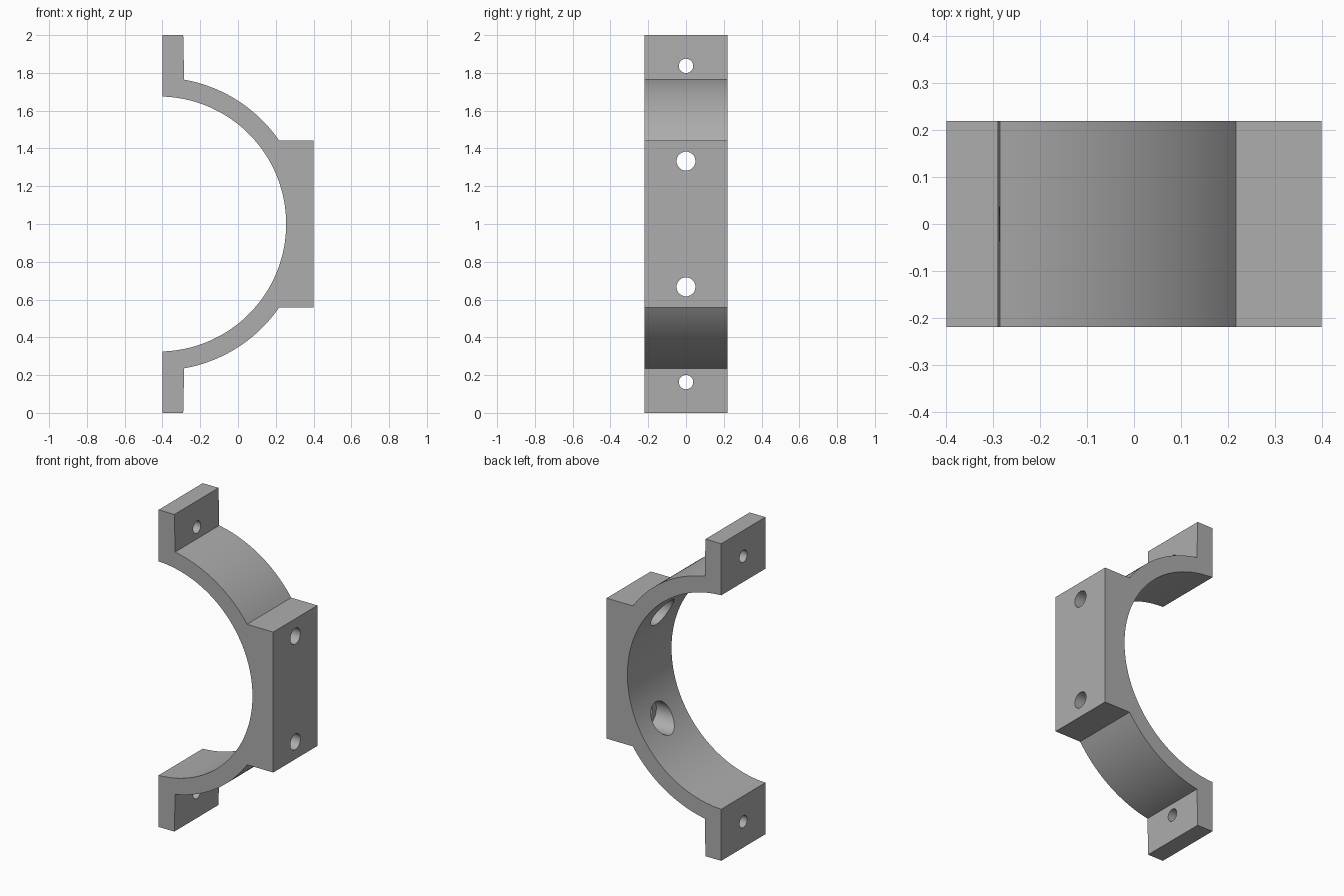
import bpy
import bmesh
from math import asin, pi, sin, cos, sqrt
from mathutils import Matrix, Vector

cube = bpy.data.objects.get("Cube")
if cube:
    bpy.data.objects.remove(cube, do_unlink=True)

# Main dimensions
MID_Z = 1.0
HALF_WIDTH = 0.22
ARC_X = -0.42
INNER_R, OUTER_R = 0.675, 0.776
BACK_X, PAD_X = -0.4, 0.4
FLANGE_ROOT_X, FLANGE_TIP_X = -0.285, -0.29
PAD_HALF = 0.443

grey = bpy.data.materials.new("Plain grey")
grey.use_nodes = True
colour = (0.42, 0.42, 0.42, 1)
grey.diffuse_color = colour
grey.node_tree.nodes["Principled BSDF"].inputs["Base Color"].default_value = colour


def new_object(name, bm):
    bmesh.ops.recalc_face_normals(bm, faces=bm.faces)
    mesh = bpy.data.meshes.new(name)
    bm.to_mesh(mesh)
    bm.free()
    mesh.materials.append(grey)
    obj = bpy.data.objects.new(name, mesh)
    bpy.context.collection.objects.link(obj)
    return obj


def arc(radius, start, end, steps):
    angles = [start + (end - start) * i / steps for i in range(steps + 1)]
    return [(ARC_X + radius * cos(a), radius * sin(a)) for a in angles]


def bore(target, x0, x1, z, radius):
    """Cut a round hole along x."""
    bm = bmesh.new()
    place = Matrix.Translation(((x0 + x1) / 2, 0, z)) @ Matrix.Rotation(pi / 2, 4, "Y")
    bmesh.ops.create_cone(bm, cap_ends=True, segments=48, radius1=radius,
                          radius2=radius, depth=x1 - x0, matrix=place)
    cutter = new_object("hole_cutter", bm)
    cutter.hide_render = True
    mod = target.modifiers.new("hole", "BOOLEAN")
    mod.operation = "DIFFERENCE"
    mod.solver = "EXACT"
    mod.object = cutter
    bpy.context.view_layer.objects.active = target
    bpy.ops.object.modifier_apply(modifier=mod.name)
    bpy.data.objects.remove(cutter, do_unlink=True)


# Upper half of the side outline: pad, outer arc, flange
pad_angle = asin(PAD_HALF / OUTER_R)
root_angle = pi / 2 - asin((FLANGE_ROOT_X - ARC_X) / OUTER_R)
upper = [(PAD_X, PAD_HALF)]
upper += arc(OUTER_R, pad_angle, root_angle, 24)
upper += [(FLANGE_TIP_X, 1.0), (BACK_X, 1.0)]

# Inner arc closes the outline between the mirrored halves
end_angle = pi / 2 - asin((BACK_X - ARC_X) / INNER_R)
inner = arc(INNER_R, end_angle, -end_angle, 80)
lower = [(x, -z) for x, z in reversed(upper)]
outline = upper + inner + lower

# Half clamp extruded across its width
bm = bmesh.new()
face = bm.faces.new([bm.verts.new((x, -HALF_WIDTH, MID_Z + z)) for x, z in outline])
result = bmesh.ops.extrude_face_region(bm, geom=[face])
moved = [v for v in result["geom"] if isinstance(v, bmesh.types.BMVert)]
bmesh.ops.translate(bm, verts=moved, vec=Vector((0, 2 * HALF_WIDTH, 0)))
clamp = new_object("half_clamp_bracket", bm)

# Flange holes and counterbored mounting holes, above and below the middle
for side in (1, -1):
    bore(clamp, -0.5, -0.2, MID_Z + side * 0.837, 0.038)
    bore(clamp, 0.0, 0.5, MID_Z + side * 0.333, 0.05)
    bore(clamp, 0.0, 0.27, MID_Z + side * 0.333, 0.09)

# Smooth arcs and bores, sharp corners
bpy.ops.object.select_all(action="DESELECT")
clamp.select_set(True)
bpy.context.view_layer.objects.active = clamp
bpy.ops.object.shade_smooth_by_angle(angle=pi / 9)
